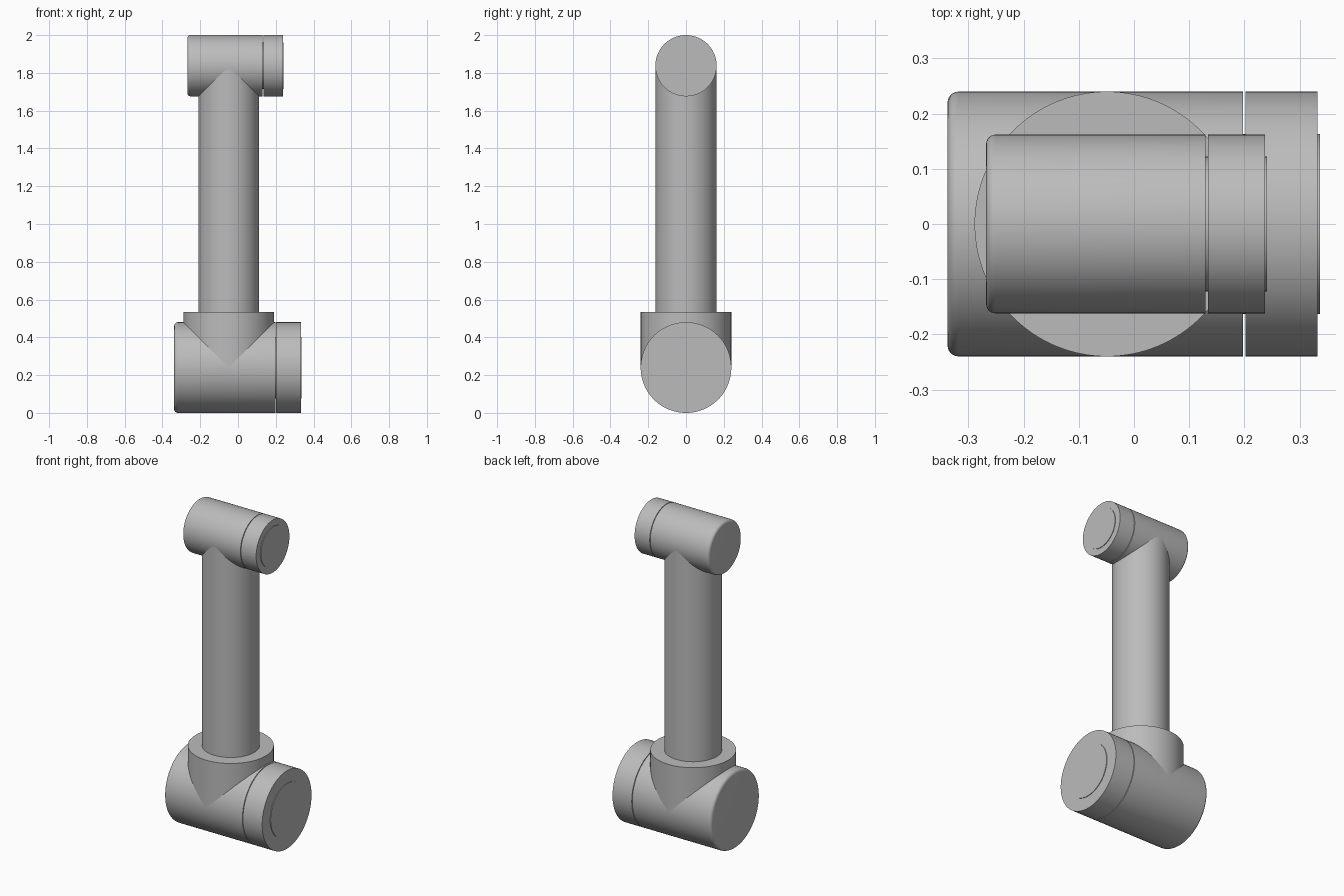
import bpy, math
from mathutils import Matrix, Vector

cube = bpy.data.objects.get("Cube")
if cube:
    bpy.data.objects.remove(cube)

SEGMENTS = 128
grey = bpy.data.materials.new("light grey metal")
grey.use_nodes = True
COLOUR = (0.5, 0.5, 0.5, 1)
grey.diffuse_color = COLOUR
grey.node_tree.nodes["Principled BSDF"].inputs["Base Color"].default_value = COLOUR


def lathe(name, profile, origin, along_x):
    """Revolve (distance, radius) points into a closed solid with flat end caps."""
    verts, faces = [], []
    for d, r in profile:
        for i in range(SEGMENTS):
            a = math.tau * i / SEGMENTS
            verts.append(Vector((r * math.cos(a), r * math.sin(a), d)))
    for k in range(len(profile) - 1):
        for i in range(SEGMENTS):
            j = (i + 1) % SEGMENTS
            a, b = k * SEGMENTS, (k + 1) * SEGMENTS
            faces.append((a + i, a + j, b + j, b + i))
    faces.append(tuple(reversed(range(SEGMENTS))))
    faces.append(tuple(range(len(verts) - SEGMENTS, len(verts))))
    turn = Matrix.Rotation(math.pi / 2, 3, 'Y') if along_x else Matrix.Identity(3)
    mesh = bpy.data.meshes.new(name)
    mesh.from_pydata([turn @ v for v in verts], [], faces)
    mesh.materials.append(grey)
    obj = bpy.data.objects.new(name, mesh)
    obj.location = origin
    bpy.context.collection.objects.link(obj)
    bpy.ops.object.select_all(action='DESELECT')
    obj.select_set(True)
    bpy.context.view_layer.objects.active = obj
    bpy.ops.object.shade_smooth_by_angle(angle=math.radians(35))
    return obj


def joint(prefix, z, radius, start, seam, end, hub, fillet, gap):
    """Horizontal joint: rounded housing, narrow seam, cap and raised end disc."""
    origin = (0, 0, z)
    rounded = []
    for i in range(7):
        a = math.pi / 2 * i / 6
        rounded.append((start + fillet * (1 - math.sin(a)),
                        radius - fillet * (1 - math.cos(a))))
    lathe(prefix + "_housing", rounded[::-1] + [(seam - gap, radius)], origin, True)
    lathe(prefix + "_seam_core", [(seam - 0.01, hub), (seam + 0.01, hub)], origin, True)
    lathe(prefix + "_cap", [(seam + gap, radius), (end, radius)], origin, True)
    lathe(prefix + "_end_disc", [(end - 0.01, hub), (end + 0.004, hub)], origin, True)


LOWER_Z, UPPER_Z, ARM_X = 0.24, 1.838, -0.049

joint("lower_joint", LOWER_Z, 0.24, -0.338, 0.2, 0.333, 0.163, 0.02, 0.002)
joint("upper_joint", UPPER_Z, 0.162, -0.268, 0.132, 0.237, 0.122, 0.017, 0.002)

# Collar and arm tube run into the joint centres
lathe("collar", [(LOWER_Z, 0.24), (0.535, 0.24)], (ARM_X, 0, 0), False)
lathe("arm_tube", [(0.5, 0.161), (UPPER_Z, 0.161)], (ARM_X, 0, 0), False)
